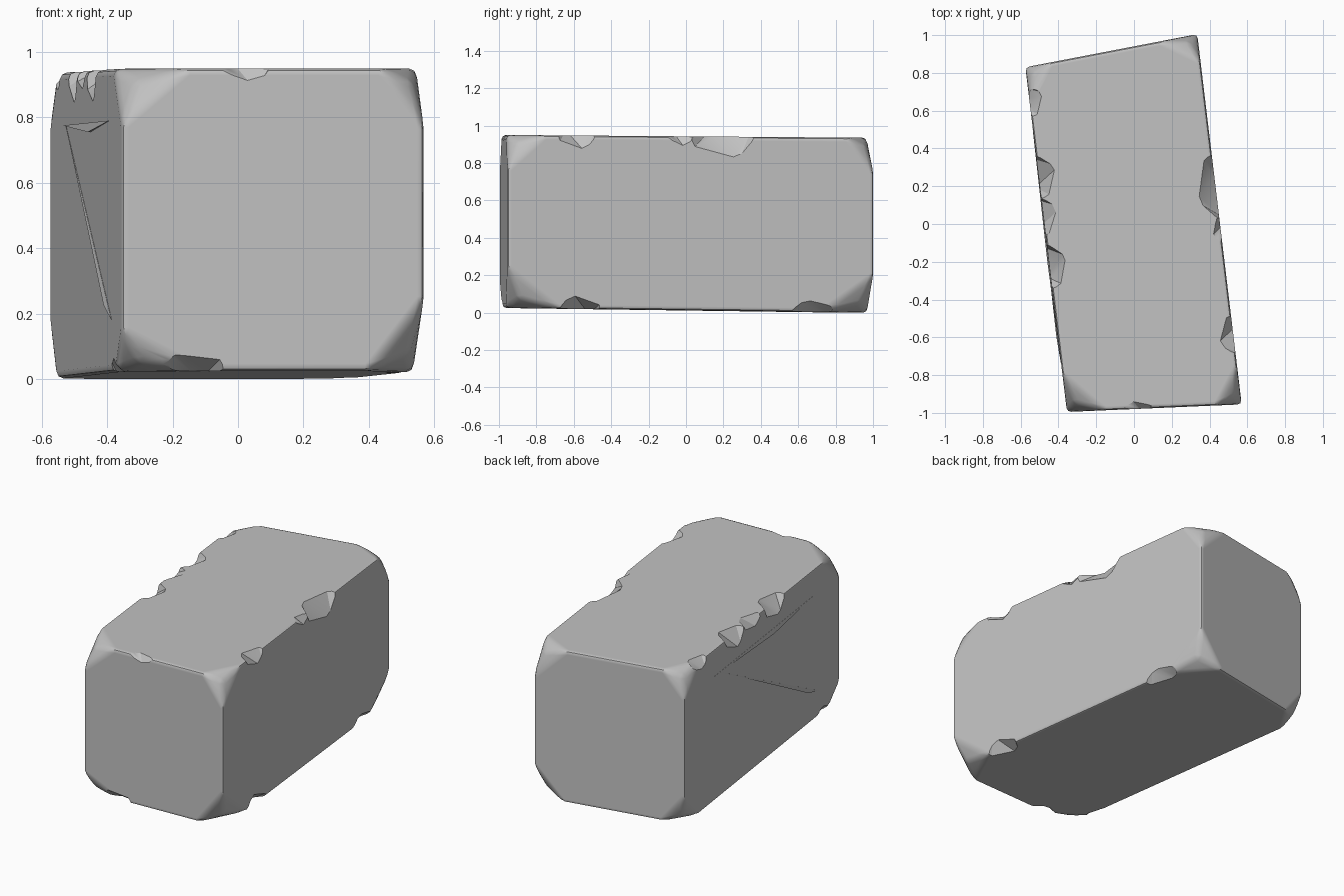
import bpy, bmesh, random
from mathutils import Vector, Matrix

random.seed(4)
if "Cube" in bpy.data.objects:
    bpy.data.objects.remove(bpy.data.objects["Cube"])

stone = bpy.data.materials.new("grey stone")
stone.use_nodes = True
stone.diffuse_color = (0.54, 0.54, 0.54, 1)
bsdf = stone.node_tree.nodes["Principled BSDF"]
bsdf.inputs["Base Color"].default_value = stone.diffuse_color
bsdf.inputs["Roughness"].default_value = 0.9


def make_object(name, bm):
    mesh = bpy.data.meshes.new(name)
    bm.to_mesh(mesh)
    bm.free()
    mesh.materials.append(stone)
    obj = bpy.data.objects.new(name, mesh)
    bpy.context.collection.objects.link(obj)
    return obj


# Slightly skewed block: plan corners, and floor and roof heights, keyed by (right, back)
plan = {(0, 0): (-0.355, -0.995, 0.025, 0.95), (1, 0): (0.57, -0.955, 0.025, 0.95),
        (0, 1): (-0.575, 0.83, 0.0, 0.935), (1, 1): (0.335, 1.005, 0.0, 0.935)}

# How far each worn corner reaches along its x, y and z edges
wear = {(0, 0, 0): (0.24, 0.15, 0.12), (1, 0, 0): (0.17, 0.28, 0.22),
        (0, 0, 1): (0.20, 0.20, 0.17), (1, 0, 1): (0.13, 0.20, 0.18),
        (0, 1, 0): (0.14, 0.16, 0.17), (1, 1, 0): (0.18, 0.28, 0.20),
        (0, 1, 1): (0.13, 0.18, 0.16), (1, 1, 1): (0.20, 0.14, 0.19)}


def corner(i, j, k):
    x, y, low, high = plan[i, j]
    return Vector((x, y, high if k else low))


# Body: hull of the worn corners, each with a small bulge to keep it rounded
bm = bmesh.new()
for (i, j, k), (dx, dy, dz) in wear.items():
    c = corner(i, j, k)
    ends = [(corner(1 - i, j, k), dx), (corner(i, 1 - j, k), dy), (corner(i, j, 1 - k), dz)]
    cuts = [c + (e - c).normalized() * d for e, d in ends]
    middle = sum(cuts, Vector()) / 3
    for p in cuts + [middle.lerp(c, 0.28)]:
        bm.verts.new(p)
bmesh.ops.convex_hull(bm, input=bm.verts)
bmesh.ops.dissolve_limit(bm, angle_limit=0.07, verts=bm.verts, edges=bm.edges)
sharp = [e for e in bm.edges if e.calc_face_angle(0) > 0.3]
bmesh.ops.bevel(bm, geom=sharp, offset=0.022, segments=2, profile=0.5,
                affect='EDGES', clamp_overlap=True)
body = make_object("stone_block", bm)


def chip(start, end, t, half_length, across, outward):
    """Knock a rough scoop out of the edge running between two block corners."""
    a, b = corner(*start), corner(*end)
    spot = a.lerp(b, t)
    away = spot - Vector((0, 0, 0.475))
    along = (b - a).normalized()
    # Outward direction is square to the edge, halfway between its two faces
    up = Vector((0, 0, 1 if away.z > 0 else -1))
    side = along.cross(up)
    if side.dot(away) < 0:
        side.negate()
    out = (up + side).normalized()
    third = along.cross(out)
    frame = Matrix((along, out, third)).transposed()
    cut = bmesh.new()
    bmesh.ops.create_icosphere(cut, subdivisions=1, radius=1)
    for v in cut.verts:
        p = v.co * random.uniform(0.88, 1.15)
        v.co = spot + out * outward + frame @ Vector((p.x * half_length, p.y * across, p.z * across * 1.6))
    cutter = make_object("chip_cutter", cut)
    cutter.hide_render = True
    mod = body.modifiers.new("chip", 'BOOLEAN')
    mod.operation, mod.solver, mod.object = 'DIFFERENCE', 'EXACT', cutter
    bpy.context.view_layer.objects.active = body
    bpy.ops.object.modifier_apply(modifier=mod.name)
    bpy.data.objects.remove(cutter)


# Chips along the top edges, then the bottom edges
right_top, left_top = ((1, 0, 1), (1, 1, 1)), ((0, 0, 1), (0, 1, 1))
right_low, left_low = ((1, 0, 0), (1, 1, 0)), ((0, 0, 0), (0, 1, 0))
front_top, front_low = ((0, 0, 1), (1, 0, 1)), ((0, 0, 0), (1, 0, 0))
chip(*right_top, 0.59, 0.25, 0.14, 0.055)
chip(*right_top, 0.47, 0.13, 0.10, 0.055)
chip(*right_top, 0.19, 0.17, 0.12, 0.055)
chip(*left_top, 0.68, 0.16, 0.13, 0.055)
chip(*left_top, 0.56, 0.16, 0.11, 0.055)
chip(*left_top, 0.42, 0.17, 0.15, 0.055)
chip(*left_top, 0.90, 0.12, 0.11, 0.05)
chip(*front_top, 0.40, 0.14, 0.10, 0.06)
chip(*right_low, 0.20, 0.18, 0.11, 0.055)
chip(*right_low, 0.84, 0.20, 0.12, 0.05)
chip(*left_low, 0.10, 0.14, 0.09, 0.05)
chip(*front_low, 0.20, 0.18, 0.11, 0.055)


def on_left_face(y, z, lift):
    a, b = corner(0, 0, 0), corner(0, 1, 0)
    x = a.x + (b.x - a.x) * (y - a.y) / (b.y - a.y)
    return Vector((x - lift, y, z))


def crack(name, outline):
    """Thin wedge-shaped ledge on the left-hand side, deepest along its lower edge."""
    bm = bmesh.new()
    inner = [bm.verts.new(on_left_face(y, z, -0.01)) for y, z in outline]
    outer = [bm.verts.new(on_left_face(y, z, lift)) for (y, z), lift in zip(outline, (0.001, 0.001, 0.008))]
    bm.faces.new(outer)
    bm.faces.new(inner[::-1])
    for n in range(3):
        m = (n + 1) % 3
        bm.faces.new((inner[n], inner[m], outer[m], outer[n]))
    bmesh.ops.recalc_face_normals(bm, faces=bm.faces)
    make_object(name, bm)


crack("upper_crack", [(0.5, 0.775), (-0.68, 0.79), (-0.2, 0.755)])
crack("lower_crack", [(0.42, 0.775), (-0.74, 0.18), (-0.6, 0.225)])

# Smooth shading that keeps the large faces flat and the chip rims sharp
bpy.ops.object.select_all(action='DESELECT')
body.select_set(True)
bpy.context.view_layer.objects.active = body
bpy.ops.object.shade_smooth_by_angle(angle=0.5)
flatten = body.modifiers.new("flat_faces", 'WEIGHTED_NORMAL')
flatten.keep_sharp = True
flatten.weight = 100
